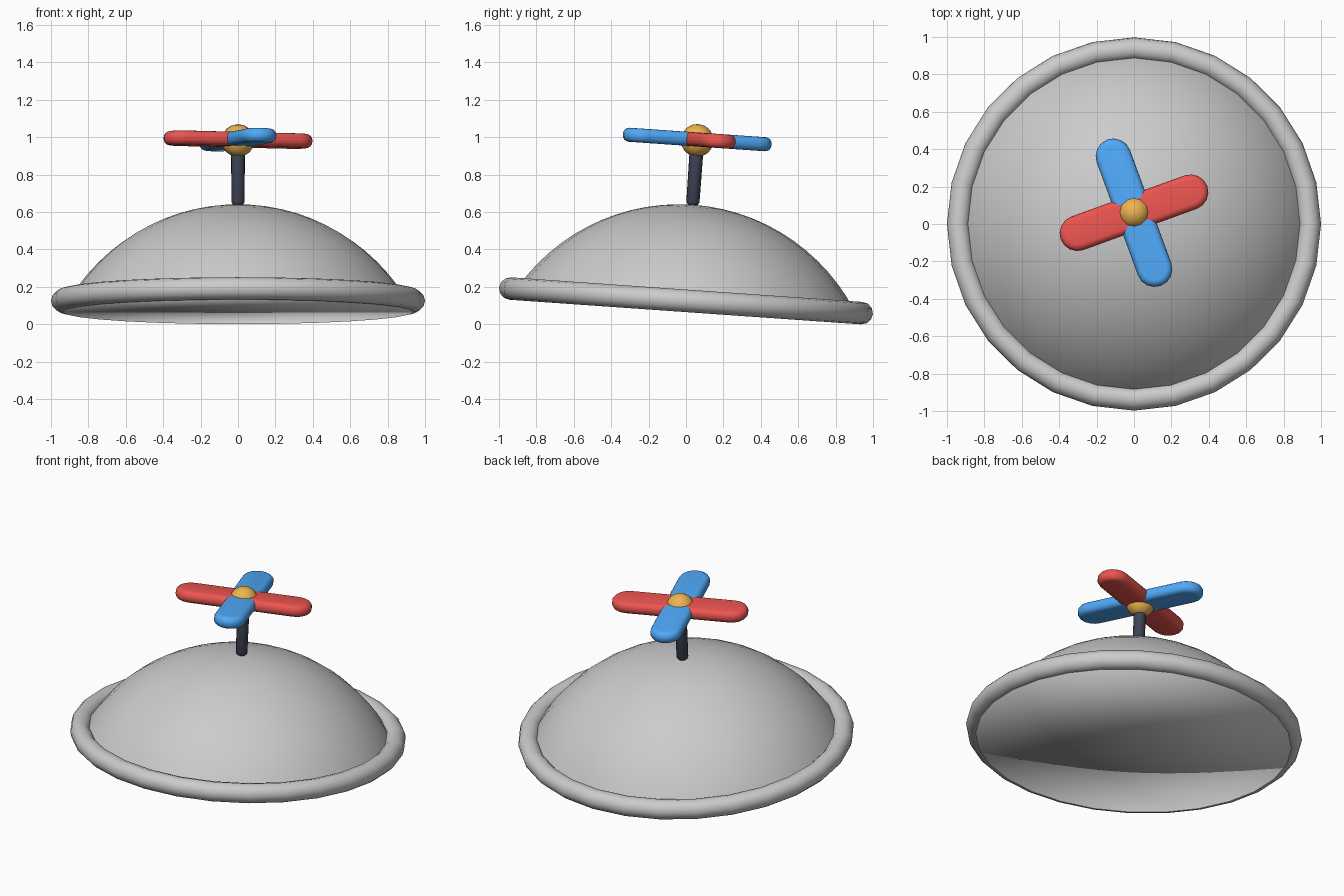
import bpy, bmesh, math
from mathutils import Matrix

if "Cube" in bpy.data.objects:
    bpy.data.objects.remove(bpy.data.objects["Cube"])

# whole hat leans slightly toward the back
TILT = Matrix.Translation((0, 0, 0.126)) @ Matrix.Rotation(math.radians(-4), 4, 'X')


def material(name, rgb):
    m = bpy.data.materials.new(name)
    m.diffuse_color = (*rgb, 1)
    m.use_nodes = True
    m.node_tree.nodes["Principled BSDF"].inputs["Base Color"].default_value = m.diffuse_color
    return m


def finish(name, bm, mat=None, local=Matrix(), angle=180):
    me = bpy.data.meshes.new(name)
    bm.normal_update()
    bm.to_mesh(me)
    bm.free()
    ob = bpy.data.objects.new(name, me)
    bpy.context.collection.objects.link(ob)
    ob.matrix_world = TILT @ local
    if mat:
        me.materials.append(mat)
    bpy.ops.object.select_all(action='DESELECT')
    ob.select_set(True)
    bpy.context.view_layer.objects.active = ob
    bpy.ops.object.shade_smooth_by_angle(angle=math.radians(angle))
    return ob


def lathe(name, profile, sides=28, mat=None):
    bm = bmesh.new()
    vs = [bm.verts.new((r, 0, z)) for r, z in profile]
    es = [bm.edges.new(p) for p in zip(vs, vs[1:])]
    bmesh.ops.spin(bm, geom=vs + es, cent=(0, 0, 0), axis=(0, 0, 1),
                   angle=2 * math.pi, steps=sides)
    bmesh.ops.remove_doubles(bm, verts=bm.verts, dist=1e-4)
    bmesh.ops.recalc_face_normals(bm, faces=bm.faces)
    return finish(name, bm, mat)


red = material("red", (0.84, 0.09, 0.08))
blue = material("blue", (0.08, 0.40, 0.95))
gold = material("gold", (0.85, 0.46, 0.08))
dark = material("dark", (0.05, 0.055, 0.09))

# shallow spherical cap closed by a flat, smooth-shaded underside
R, CZ, END = 1.0567, -0.5427, math.asin(0.94 / 1.0567)
lathe("dome", [(R * math.sin(END * i / 14), CZ + R * math.cos(END * i / 14))
               for i in range(15)] + [(0, -0.06)])

# rolled brim
lathe("brim", [(0.94 + 0.06 * math.cos(math.radians(a)),
                0.06 * math.sin(math.radians(a))) for a in range(0, 361, 30)])

# stem with rounded ends
SR = 0.037
arc = [(SR * math.cos(math.radians(a)), SR * math.sin(math.radians(a)))
       for a in range(-90, 91, 18)]
lathe("stem", [(r, z + (0.54 if z < 0 else 0.83)) for r, z in arc], 16, dark)

# hub
bm = bmesh.new()
bmesh.ops.create_uvsphere(bm, u_segments=12, v_segments=8, radius=0.088)
finish("hub", bm, gold, Matrix.Translation((0, 0, 0.858)))


# propeller blades: rounded bars with softened edges
def blade(name, mat, degrees, half=0.322, w=0.095, t=0.075):
    bm = bmesh.new()
    pts = []
    for side, start in ((1, -90), (-1, 90)):
        for i in range(9):
            a = math.radians(start + i * 22.5)
            pts.append((side * half + w * math.cos(a), w * math.sin(a), -t / 2))
    face = bm.faces.new([bm.verts.new(p) for p in pts])
    ext = bmesh.ops.extrude_face_region(bm, geom=[face])["geom"]
    top = [v for v in ext if isinstance(v, bmesh.types.BMVert)]
    bmesh.ops.translate(bm, verts=top, vec=(0, 0, t))
    bmesh.ops.recalc_face_normals(bm, faces=bm.faces)
    rims = [e for e in bm.edges if abs(e.verts[0].co.z - e.verts[1].co.z) < 1e-5]
    bmesh.ops.bevel(bm, geom=rims, offset=0.033, segments=4, profile=0.5,
                    affect='EDGES')
    finish(name, bm, mat, Matrix.Translation((0, 0, 0.863))
           @ Matrix.Rotation(math.radians(degrees), 4, 'Z'))


blade("red_blade", red, 20)
blade("blue_blade", blue, 110)
